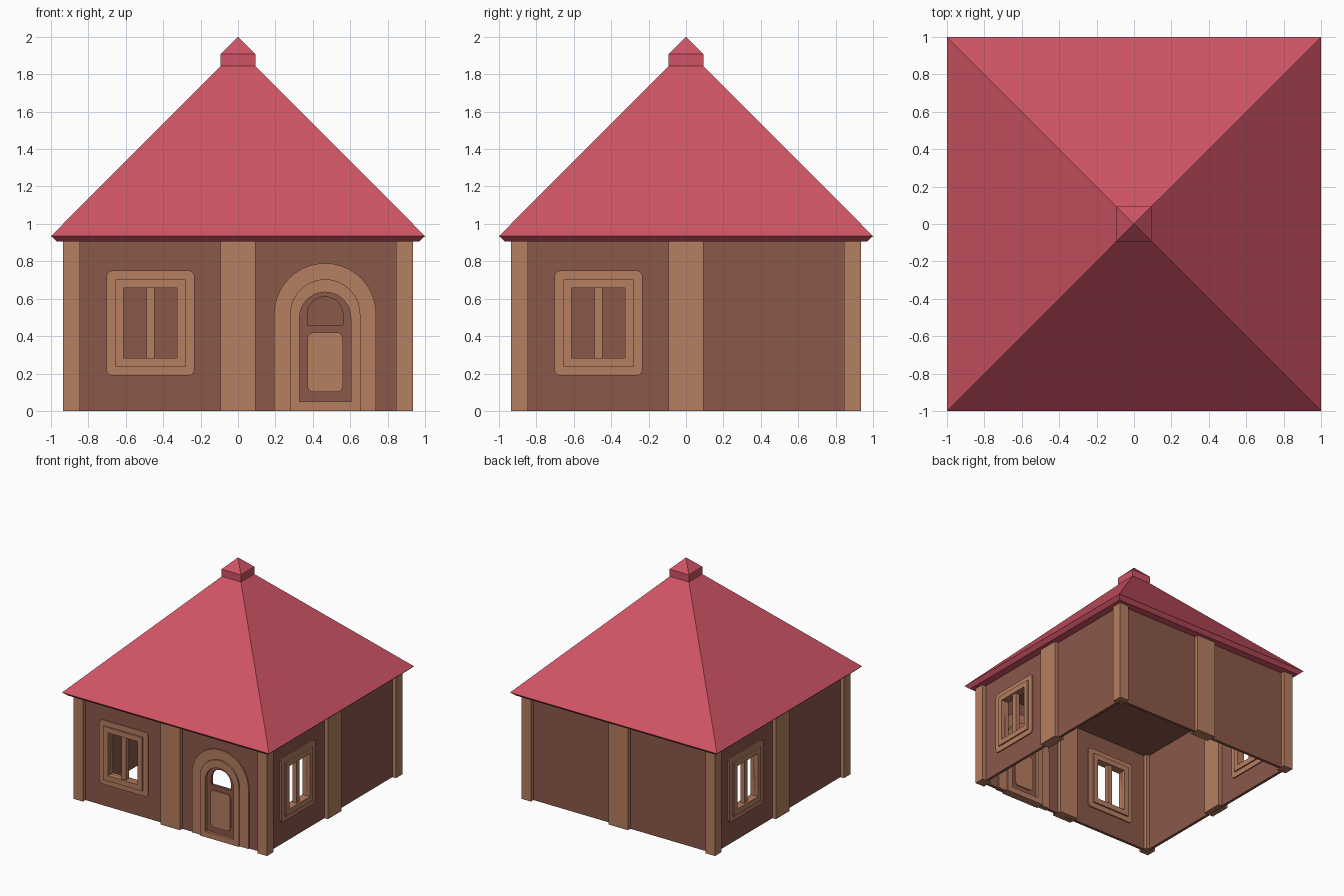
import bpy, bmesh
from math import cos, sin, pi, radians
from mathutils import Matrix

cube = bpy.data.objects.get("Cube")
if cube:
    bpy.data.objects.remove(cube, do_unlink=True)


def material(name, rgb):
    lin = [((c / 255 + 0.055) / 1.055) ** 2.4 for c in rgb] + [1.0]
    m = bpy.data.materials.new(name)
    m.use_nodes = True
    m.diffuse_color = lin
    m.node_tree.nodes["Principled BSDF"].inputs["Base Color"].default_value = lin
    return m


WALL = material("dark_wood", (138, 88, 74))
TRIM = material("light_wood", (182, 126, 97))
ROOF = material("red_roof", (208, 84, 101))

MID = 0.8875    # distance of the wall middle from the centre
EAVE = 0.905


def add_object(name, mesh, mat):
    mesh.materials.append(mat)
    ob = bpy.data.objects.new(name, mesh)
    bpy.context.scene.collection.objects.link(ob)
    return ob


# Outlines in wall coordinates (u along the wall, v up)
def rect(u0, u1, v0, v1, r=0.0, n=5):
    if r == 0:
        return [(u0, v0), (u1, v0), (u1, v1), (u0, v1)]
    pts = []
    corners = [(u0 + r, v0 + r), (u1 - r, v0 + r), (u1 - r, v1 - r), (u0 + r, v1 - r)]
    for k, (cu, cv) in enumerate(corners):
        for i in range(n + 1):
            a = pi + (k + i / n) * pi / 2
            pts.append((cu + r * cos(a), cv + r * sin(a)))
    return pts


def arch(cu, half, v0, top, n=20):
    spring = top - half
    pts = [(cu - half, v0), (cu + half, v0)]
    for i in range(n + 1):
        a = pi * i / n
        pts.append((cu + half * cos(a), spring + half * sin(a)))
    return pts


def panel(name, loops, half_depth, mat, angle):
    """Outline with holes, thickened evenly about the wall middle."""
    curve = bpy.data.curves.new(name + "_outline", 'CURVE')
    curve.dimensions = '2D'
    curve.fill_mode = 'BOTH'
    curve.extrude = half_depth
    for pts in loops:
        sp = curve.splines.new('POLY')
        sp.points.add(len(pts) - 1)
        for p, (u, v) in zip(sp.points, pts):
            p.co = (u, v, 0, 1)
        sp.use_cyclic_u = True
    tmp = bpy.data.objects.new(name + "_outline", curve)
    bpy.context.scene.collection.objects.link(tmp)
    deps = bpy.context.evaluated_depsgraph_get()
    mesh = bpy.data.meshes.new_from_object(tmp.evaluated_get(deps))
    bpy.data.objects.remove(tmp, do_unlink=True)
    mesh.materials.clear()
    mesh.transform(Matrix.Rotation(radians(angle), 4, 'Z')
                   @ Matrix.Translation((0, -MID, 0))
                   @ Matrix.Rotation(radians(90), 4, 'X'))
    bm = bmesh.new()
    bm.from_mesh(mesh)
    bmesh.ops.remove_doubles(bm, verts=bm.verts, dist=1e-5)
    bmesh.ops.recalc_face_normals(bm, faces=bm.faces)
    for f in bm.faces:
        f.smooth = False
    bm.to_mesh(mesh)
    bm.free()
    return add_object(name, mesh, mat)


def stacked_squares(name, rings, mat, centre=(0, 0)):
    """Square rings (half width, height) joined into a closed solid."""
    bm = bmesh.new()
    cx, cy = centre
    prev = None
    for h, z in rings:
        if h == 0:
            ring = [bm.verts.new((cx, cy, z))]
        else:
            ring = [bm.verts.new((cx + sx * h, cy + sy * h, z))
                    for sx, sy in ((-1, -1), (1, -1), (1, 1), (-1, 1))]
        if prev is None:
            bm.faces.new(ring[::-1])
        else:
            for i in range(4):
                j = (i + 1) % 4
                top = ring if len(ring) == 1 else [ring[j], ring[i]]
                bm.faces.new([prev[i], prev[j]] + top)
        prev = ring
    if len(prev) == 4:
        bm.faces.new(prev)
    mesh = bpy.data.meshes.new(name)
    bm.to_mesh(mesh)
    bm.free()
    return add_object(name, mesh, mat)


# Window and door outlines
WC, DC = -0.468, 0.466
opening = rect(WC - 0.143, WC + 0.143, 0.283, 0.658)
frame_edge = rect(WC - 0.187, WC + 0.187, 0.236, 0.704)
trim_edge = rect(WC - 0.235, WC + 0.235, 0.19, 0.75, 0.03)
mullion = rect(WC - 0.022, WC + 0.022, 0.27, 0.67)
door_light = arch(DC, 0.095, 0.46, 0.61)
door_frame_edge = arch(DC, 0.188, 0.0, 0.704)
door_trim_edge = arch(DC, 0.273, 0.0, 0.79)
door_recess = arch(DC, 0.137, 0.05, 0.635)
door_panel = rect(DC - 0.095, DC + 0.095, 0.1, 0.42, 0.035)

# Walls, windows and middle posts on each side
sides = {"front": 0, "right_hand": 90, "back": 180, "left_hand": 270}
for side, angle in sides.items():
    half = 0.9 if side in ("front", "back") else 0.875
    loops = [rect(-half, half, 0, EAVE)]
    if side != "back":
        loops.append(opening)
        panel(side + "_window_trim", [trim_edge, frame_edge], 0.023, TRIM, angle)
        panel(side + "_window_frame", [frame_edge, opening], 0.036, TRIM, angle)
        panel(side + "_window_mullion", [mullion], 0.02, TRIM, angle)
    if side == "front":
        loops.append(door_light)
    panel(side + "_wall", loops, 0.0125, WALL, angle)
    panel(side + "_middle_post", [rect(-0.093, 0.093, 0, EAVE)], 0.0465, TRIM, angle)

# Door
panel("door_trim", [door_trim_edge, door_frame_edge], 0.023, TRIM, 0)
panel("door_frame", [door_frame_edge, door_recess], 0.036, TRIM, 0)
panel("door_panel", [door_panel], 0.022, TRIM, 0)

# Corner posts
for sx in (-1, 1):
    for sy in (-1, 1):
        name = ("front" if sy < 0 else "back") + ("_left" if sx > 0 else "_right") + "_corner_post"
        stacked_squares(name, [(0.0455, 0), (0.0455, EAVE)], TRIM, (sx * 0.889, sy * 0.889))

# Ceiling, roof and finial
stacked_squares("ceiling", [(0.88, 0.895), (0.88, EAVE)], WALL)
stacked_squares("roof", [(0.967, EAVE), (1.0, 0.935), (0.092, 1.845)], ROOF)
stacked_squares("roof_cap", [(0.093, 1.845), (0.093, 1.908), (0, 2.0)], ROOF)
